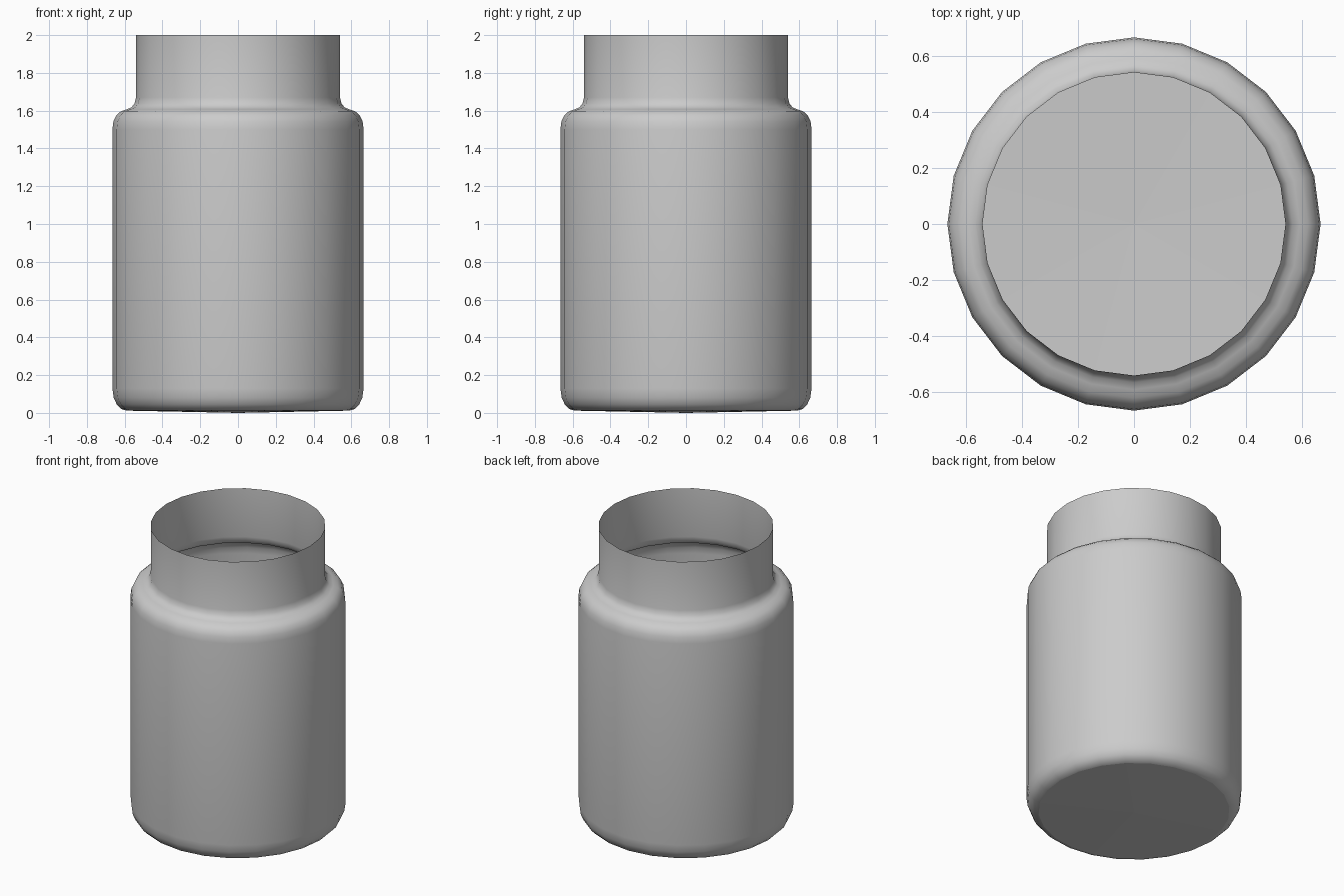
import bpy
import bmesh
from math import cos, sin, tau

cube = bpy.data.objects.get("Cube")
if cube:
    bpy.data.objects.remove(cube, do_unlink=True)

SIDES = 24

grey = bpy.data.materials.new("plain_grey")
grey.use_nodes = True
colour = (0.6, 0.6, 0.6, 1.0)
grey.diffuse_color = colour
grey.node_tree.nodes["Principled BSDF"].inputs["Base Color"].default_value = colour

# Half profile as (radius, height), from the base edge to the open rim
profile = [
    (0.59, 0.012), (0.617, 0.02), (0.642, 0.045), (0.658, 0.08), (0.665, 0.13),
    (0.665, 1.5), (0.66, 1.542), (0.645, 1.575), (0.62, 1.597), (0.59, 1.607),
    (0.565, 1.617), (0.548, 1.638), (0.54, 1.67), (0.54, 2.0),
]


def lathe(name, points, sides):
    """Revolve an open profile into a thin shell with a closed base."""
    bm = bmesh.new()
    rings = [
        [bm.verts.new((r * cos(tau * i / sides), r * sin(tau * i / sides), z))
         for i in range(sides)]
        for r, z in points
    ]
    # Smooth wall
    for low, high in zip(rings, rings[1:]):
        for i in range(sides):
            j = (i + 1) % sides
            bm.faces.new((low[i], low[j], high[j], high[i])).smooth = True
    # Flat shaded base, bulging down very slightly to its middle
    middle = bm.verts.new((0, 0, 0))
    base = rings[0]
    for i in range(sides):
        bm.faces.new((middle, base[(i + 1) % sides], base[i])).smooth = False
    for edge in bm.edges:
        faces = edge.link_faces
        if len(faces) == 2 and faces[0].smooth != faces[1].smooth:
            edge.smooth = False
    mesh = bpy.data.meshes.new(name)
    bm.to_mesh(mesh)
    bm.free()
    mesh.materials.append(grey)
    obj = bpy.data.objects.new(name, mesh)
    bpy.context.collection.objects.link(obj)
    return obj


# Open jar: base, body, rounded shoulder and straight neck in one shell
lathe("jar", profile, SIDES)
